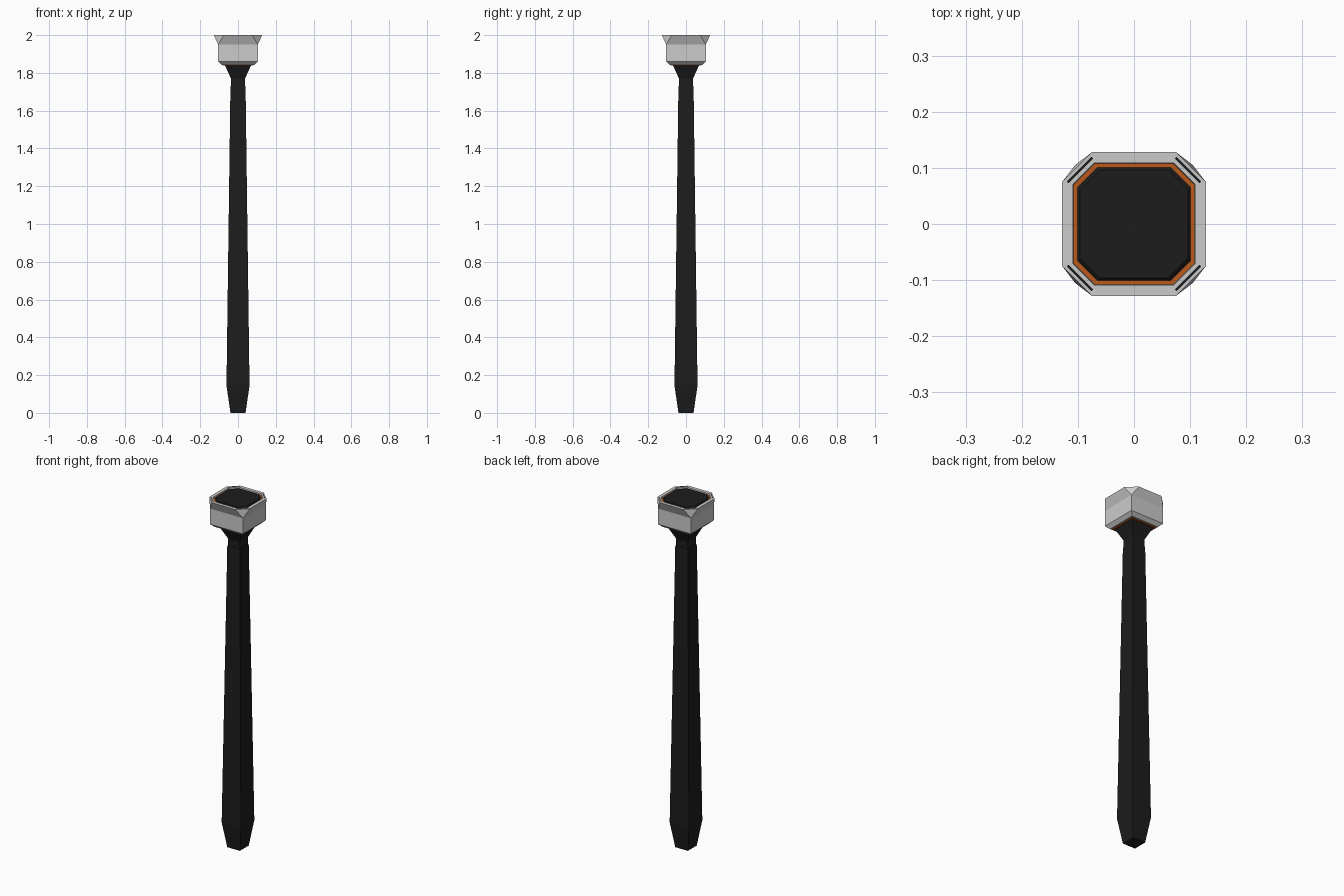
import bpy, bmesh, math
from mathutils import Matrix

if "Cube" in bpy.data.objects:
    bpy.data.objects.remove(bpy.data.objects["Cube"])


def material(name, color):
    m = bpy.data.materials.new(name)
    m.diffuse_color = color
    m.use_nodes = True
    m.node_tree.nodes["Principled BSDF"].inputs["Base Color"].default_value = m.diffuse_color
    return m


BLACK = material("black", (0.012, 0.012, 0.012, 1))
ORANGE = material("orange", (0.5, 0.1, 0.01, 1))


def section(bm, half, flat, z):
    # chamfered square; flat == half gives a plain square after merging
    pts = [(half, -flat), (half, flat), (flat, half), (-flat, half),
           (-half, flat), (-half, -flat), (-flat, -half), (flat, -half)]
    return [bm.verts.new((x, y, z)) for x, y in pts]


def loft(name, rows, mat=None, ring=False):
    # rows are (half width, flat half length, z)
    bm = bmesh.new()
    loops = [section(bm, *r) for r in rows]
    pairs = list(zip(loops, loops[1:]))
    if ring:
        pairs.append((loops[-1], loops[0]))
    for a, b in pairs:
        for i in range(8):
            j = (i + 1) % 8
            bm.faces.new((a[i], a[j], b[j], b[i]))
    if not ring:
        bm.faces.new(loops[0][::-1])
        bm.faces.new(loops[-1])
    bmesh.ops.remove_doubles(bm, verts=bm.verts, dist=1e-5)
    bmesh.ops.recalc_face_normals(bm, faces=bm.faces)
    return finish(name, bm, mat)


def finish(name, bm, mat):
    me = bpy.data.meshes.new(name)
    bm.to_mesh(me)
    bm.free()
    if mat:
        me.materials.append(mat)
    ob = bpy.data.objects.new(name, me)
    bpy.context.collection.objects.link(ob)
    return ob


# Tapered square handle
loft("handle", [(0.04, 0.04, 0), (0.061, 0.061, 0.145), (0.04, 0.04, 1.73)], BLACK)

# Neck flaring out under the head
loft("neck", [(0.037, 0.037, 1.725), (0.037, 0.037, 1.77), (0.07, 0.07, 1.842)], BLACK)

# Orange plate under the head
loft("base_plate", [(0.079, 0.079, 1.839), (0.079, 0.079, 1.85)], ORANGE)

# Grey head shell: square below, flaring to an octagonal rim
loft("head_shell", [
    (0.086, 0.086, 1.842), (0.105, 0.105, 1.86), (0.105, 0.105, 1.95),
    (0.128, 0.075, 2.0), (0.109, 0.071, 2.0), (0.102, 0.066, 1.955),
    (0.079, 0.079, 1.842)], ring=True)

# Orange liner between rim and cap
loft("rim_liner", [
    (0.108, 0.0705, 1.993), (0.108, 0.0705, 1.985),
    (0.099, 0.064, 1.965), (0.099, 0.064, 1.993)], ORANGE, ring=True)

# Black cap
loft("cap", [(0.078, 0.06, 1.85), (0.101, 0.065, 1.96), (0.101, 0.065, 1.994),
             (0.096, 0.061, 2.0)], BLACK)

# Dark slots in the four rim corners
bm = bmesh.new()
for k in range(4):
    m = (Matrix.Rotation(math.radians(45 + 90 * k), 4, 'Z')
         @ Matrix.Translation((0.136, 0, 1.9985))
         @ Matrix.Diagonal((0.004, 0.062, 0.004, 1)))
    bmesh.ops.create_cube(bm, size=1, matrix=m)
finish("rim_slots", bm, BLACK)
